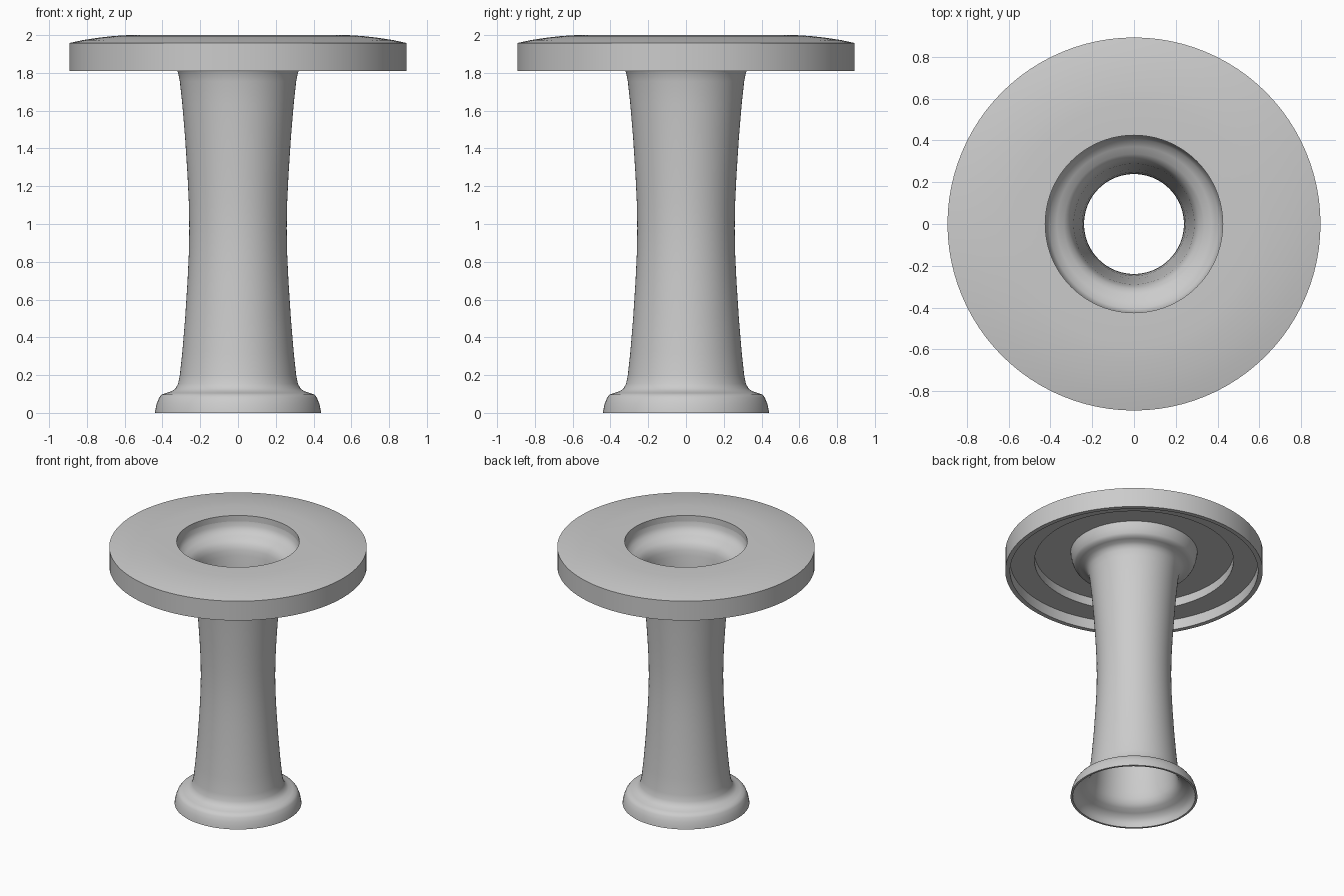
import bpy
import bmesh
from math import tau, radians
from mathutils import Vector

SEGMENTS = 96
COLUMN_TOP = 1.955

default_cube = bpy.data.objects.get("Cube")
if default_cube:
    bpy.data.objects.remove(default_cube, do_unlink=True)


def make_material(name, colour):
    material = bpy.data.materials.new(name)
    material.use_nodes = True
    material.diffuse_color = colour
    material.node_tree.nodes["Principled BSDF"].inputs["Base Color"].default_value = colour
    return material


def lathe(name, profile, material):
    """Turn a closed (radius, height) outline around the z axis."""
    bm = bmesh.new()
    verts = [bm.verts.new((r, 0, z)) for r, z in profile]
    edges = [bm.edges.new((a, b)) for a, b in zip(verts, verts[1:] + verts[:1])]
    bmesh.ops.spin(bm, geom=verts + edges, cent=Vector(), axis=Vector((0, 0, 1)),
                   angle=tau, steps=SEGMENTS, use_merge=False)
    bmesh.ops.remove_doubles(bm, verts=bm.verts, dist=0.0005)
    bmesh.ops.recalc_face_normals(bm, faces=bm.faces)
    mesh = bpy.data.meshes.new(name)
    bm.to_mesh(mesh)
    bm.free()
    mesh.materials.append(material)
    obj = bpy.data.objects.new(name, mesh)
    bpy.context.collection.objects.link(obj)
    bpy.ops.object.select_all(action="DESELECT")
    obj.select_set(True)
    bpy.context.view_layer.objects.active = obj
    bpy.ops.object.shade_smooth_by_angle(angle=radians(40))
    return obj


def mirrored(half):
    """Complete a lower half outline with its mirror image at the top."""
    return half + [(r, COLUMN_TOP - z) for r, z in reversed(half[:-1])]


grey = make_material("plain grey", (0.6, 0.6, 0.6, 1))

# Hollow waisted column, with the same moulded flare at both ends
outer_half = [(0.44, 0), (0.437, 0.02), (0.43, 0.05), (0.418, 0.08),
              (0.405, 0.097), (0.38, 0.105), (0.35, 0.115), (0.33, 0.13),
              (0.317, 0.155), (0.308, 0.2), (0.295, 0.32), (0.28, 0.5),
              (0.267, 0.7), (0.26, 0.85), (0.258, COLUMN_TOP / 2)]
inner_half = [(0.425, 0), (0.42, 0.03), (0.405, 0.062), (0.37, 0.083),
              (0.335, 0.1), (0.31, 0.125), (0.297, 0.16), (0.289, 0.2),
              (0.276, 0.32), (0.261, 0.5), (0.248, 0.7), (0.241, 0.85),
              (0.239, COLUMN_TOP / 2)]
lathe("column", mirrored(outer_half) + mirrored(inner_half)[::-1], grey)

# Round top plate: domed edge, central hole, stepped recess underneath
top_surface = [(0.425, 2), (0.58, 2), (0.66, 1.995), (0.74, 1.986),
               (0.82, 1.974), (0.893, 1.958)]
underside = [(0.893, 1.81), (0.86, 1.81), (0.86, 1.89), (0.69, 1.89),
             (0.69, COLUMN_TOP), (0.425, COLUMN_TOP)]
lathe("top_plate", top_surface + underside, grey)
